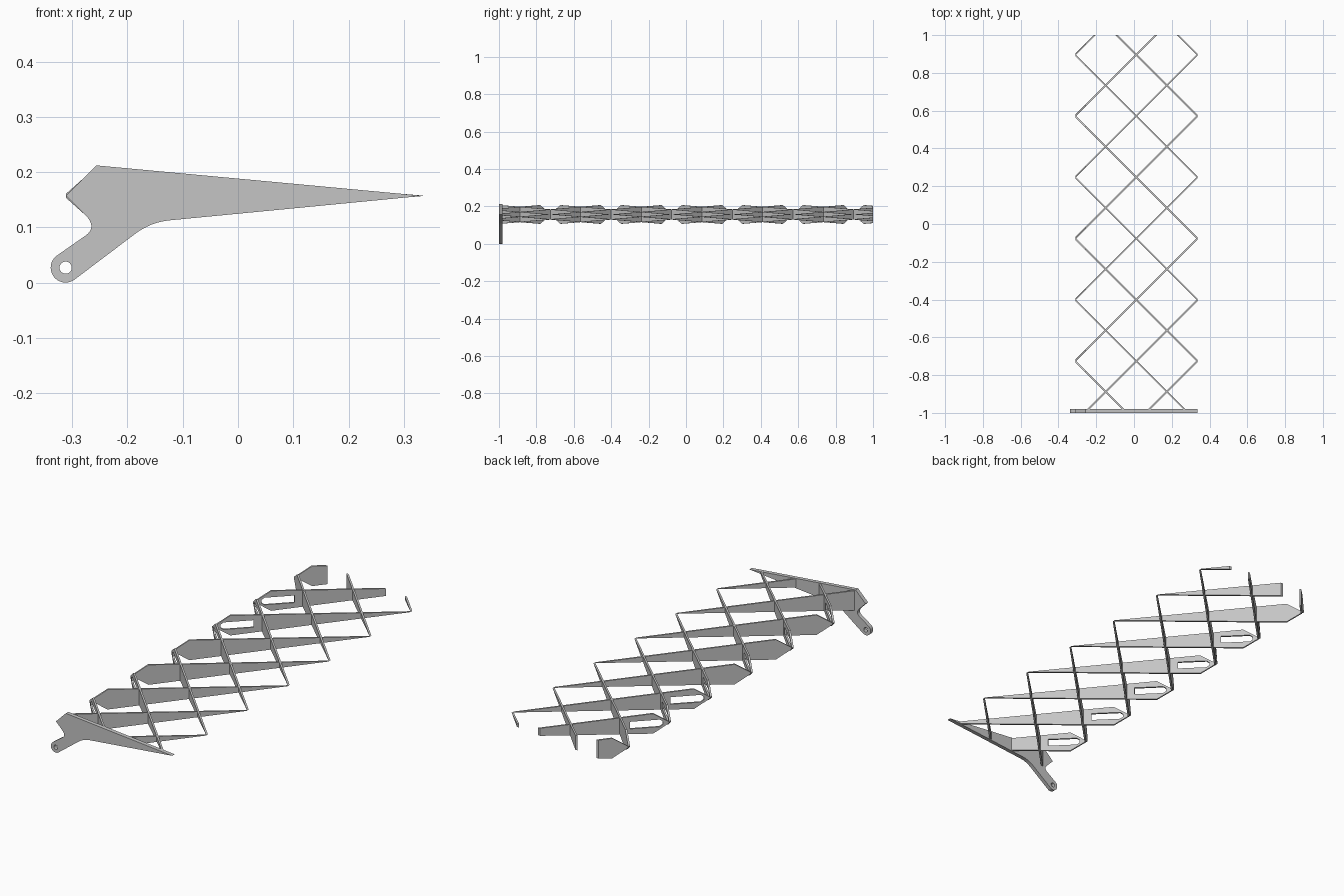
import bpy, bmesh, math
from mathutils import Matrix, Vector

cube = bpy.data.objects.get("Cube")
if cube:
    bpy.data.objects.remove(cube, do_unlink=True)

GREY = (0.56, 0.56, 0.56, 1)
grey = bpy.data.materials.new("plain grey")
grey.use_nodes = True
grey.diffuse_color = GREY
grey.node_tree.nodes["Principled BSDF"].inputs["Base Color"].default_value = GREY

# Wing section shared by the end plate and the ribs
LEFT, RIGHT, SHOULDER, AXIS = -0.311, 0.335, -0.256, 0.157
MID = (LEFT + RIGHT) / 2
FRONT, BACK = -1.0, 1.0
PLATE = 0.02
RIB = 0.009


def arc(cx, cz, r, start, end, n):
    steps = [math.radians(start + (end - start) * i / n) for i in range(n + 1)]
    return [(cx + r * math.cos(a), cz + r * math.sin(a)) for a in steps]


def fillet(a, corner, b, n=8):
    a, corner, b = Vector(a), Vector(corner), Vector(b)
    ts = [i / n for i in range(n + 1)]
    return [tuple(a * (1 - t) ** 2 + corner * 2 * t * (1 - t) + b * t * t) for t in ts]


def sheet(loops, thickness):
    """Closed outlines (first is the outside, others are holes) made into a solid sheet."""
    curve = bpy.data.curves.new("outline", "CURVE")
    curve.dimensions = "2D"
    curve.fill_mode = "BOTH"
    curve.extrude = thickness / 2
    for loop in loops:
        spline = curve.splines.new("POLY")
        spline.points.add(len(loop) - 1)
        for p, (x, z) in zip(spline.points, loop):
            p.co = (x, z, 0, 1)
        spline.use_cyclic_u = True
    helper = bpy.data.objects.new("outline", curve)
    mesh = bpy.data.meshes.new_from_object(helper)
    bm = bmesh.new()
    bm.from_mesh(mesh)
    bpy.data.objects.remove(helper)
    bpy.data.curves.remove(curve)
    bpy.data.meshes.remove(mesh)
    bmesh.ops.remove_doubles(bm, verts=bm.verts, dist=0.00005)
    bm.transform(Matrix.Rotation(math.pi / 2, 4, "X"))
    return bm


def cut(bm, point, outward):
    geom = bm.verts[:] + bm.edges[:] + bm.faces[:]
    bmesh.ops.bisect_plane(bm, geom=geom, dist=0.00001, plane_co=point,
                           plane_no=outward, clear_outer=True)
    rim = [e for e in bm.edges if e.is_boundary]
    if rim:
        bmesh.ops.holes_fill(bm, edges=rim, sides=0)


def finish(bm, name):
    bmesh.ops.recalc_face_normals(bm, faces=bm.faces)
    mesh = bpy.data.meshes.new(name)
    bm.to_mesh(mesh)
    bm.free()
    mesh.materials.append(grey)
    for poly in mesh.polygons:
        poly.material_index = 0
        poly.use_smooth = False
    ob = bpy.data.objects.new(name, mesh)
    bpy.context.collection.objects.link(ob)


# End plate with its pivot lug and pin hole
plate = [(LEFT, AXIS), (SHOULDER, 0.212), (RIGHT, AXIS)]
plate += fillet((-0.125, 0.1125), (-0.158, 0.109), (-0.185, 0.089))
plate += arc(-0.312, 0.027, 0.027, 307, 127, 20)
plate += fillet((-0.276, 0.085), (-0.254, 0.1), (-0.277, 0.123))
hole = arc(-0.312, 0.027, 0.011, 0, 345, 23)
bm = sheet([plate, hole], PLATE)
bm.transform(Matrix.Translation((0, FRONT + PLATE / 2, 0)))
finish(bm, "end_plate")

# Rib outline, and the slot that some ribs have near the blunt end
PITCH = 0.3243
half = 0.05
rib = [(MID - PITCH, AXIS), (SHOULDER, AXIS + half),
       (MID + PITCH, AXIS), (SHOULDER, AXIS - half)]
slot = [(-0.288, AXIS + 0.008), (-0.278, AXIS + 0.018), (-0.18, AXIS + 0.018),
        (-0.18, AXIS - 0.018), (-0.278, AXIS - 0.018), (-0.288, AXIS - 0.008)]


def stretch(loop):
    return [((x - MID) * math.sqrt(2), z) for x, z in loop]


# Diagonal ribs crossing both ways, trimmed to the ends and sides of the lattice
TOP_NODE = 0.896
for way, label in ((1, "forward"), (-1, "backward")):
    for k in range(-2, 8):
        left_y = TOP_NODE - PITCH * k
        right_y = left_y + way * PITCH * 2
        if min(left_y, right_y) > BACK or max(left_y, right_y) < FRONT + PLATE:
            continue
        slotted = k in (1, 2) if way > 0 else k in range(1, 6)
        bm = sheet([stretch(rib)] + ([stretch(slot)] if slotted else []), RIB)
        bm.transform(Matrix.Translation((MID, (left_y + right_y) / 2, 0))
                     @ Matrix.Rotation(way * math.pi / 4, 4, "Z"))
        cut(bm, (0, BACK, 0), (0, 1, 0))
        cut(bm, (0, FRONT + PLATE * 0.9, 0), (0, -1, 0))
        cut(bm, (LEFT, 0, 0), (-1, 0, 0))
        cut(bm, (RIGHT, 0, 0), (1, 0, 0))
        finish(bm, f"{label}_rib_{k + 3}")
